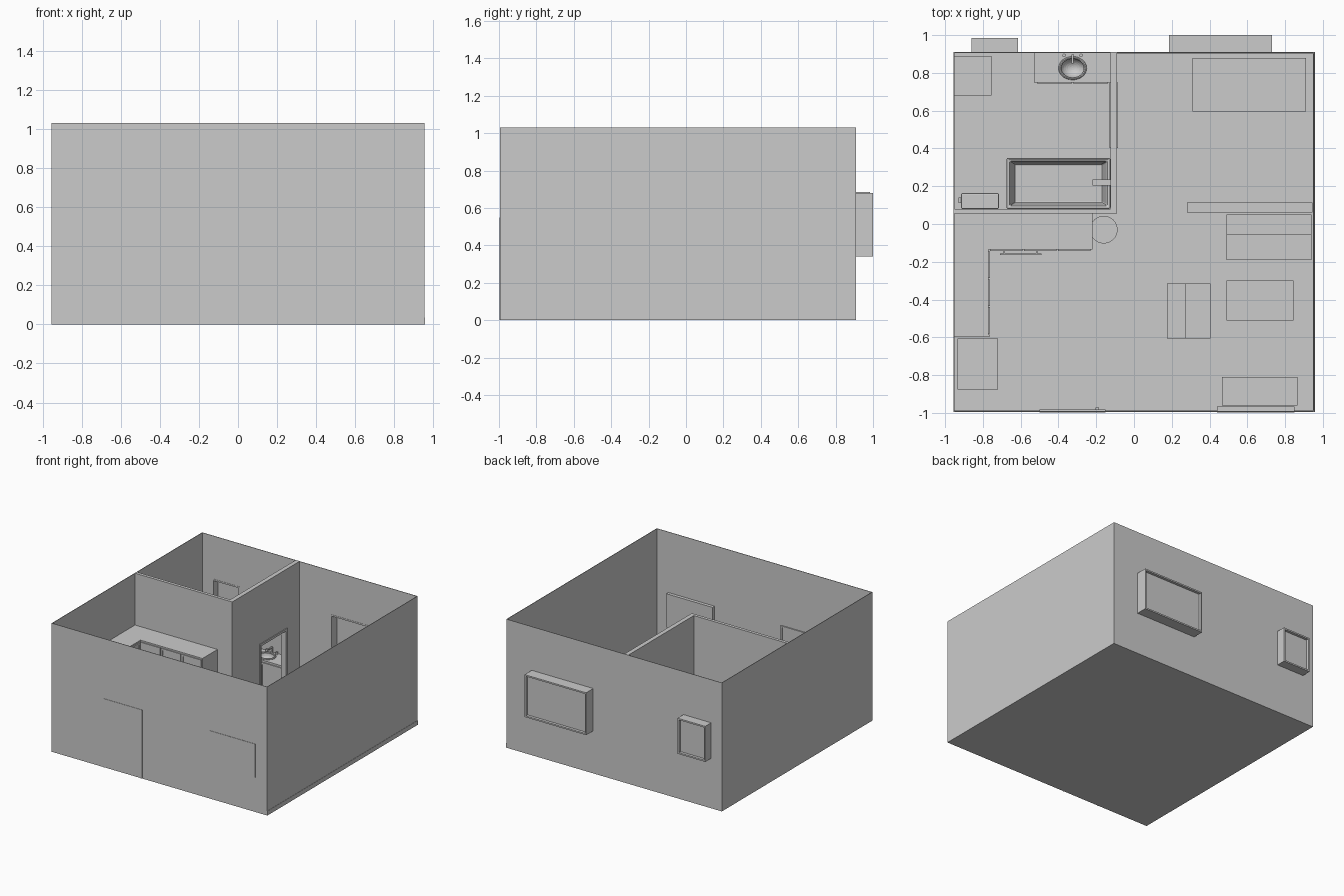
import bpy, bmesh, math
from mathutils import Vector

if "Cube" in bpy.data.objects:
    bpy.data.objects.remove(bpy.data.objects["Cube"])


def mesh_object(name, bm):
    me = bpy.data.meshes.new(name)
    bmesh.ops.recalc_face_normals(bm, faces=bm.faces)
    bm.to_mesh(me)
    bm.free()
    ob = bpy.data.objects.new(name, me)
    bpy.context.collection.objects.link(ob)
    return ob


def box(name, x0, x1, y0, y1, z0, z1):
    bm = bmesh.new()
    bmesh.ops.create_cube(bm, size=1)
    for v in bm.verts:
        v.co = Vector(((x0, x1)[v.co.x > 0], (y0, y1)[v.co.y > 0], (z0, z1)[v.co.z > 0]))
    return mesh_object(name, bm)


def cylinder(name, x, y, z0, z1, r, n=32):
    bm = bmesh.new()
    bmesh.ops.create_cone(bm, cap_ends=True, segments=n, radius1=r, radius2=r, depth=z1 - z0)
    for v in bm.verts:
        v.co += Vector((x, y, (z0 + z1) / 2))
    return smooth(mesh_object(name, bm))


def smooth(ob):
    for p in ob.data.polygons:
        p.use_smooth = True
    bpy.ops.object.select_all(action='DESELECT')
    ob.select_set(True)
    bpy.context.view_layer.objects.active = ob
    bpy.ops.object.shade_smooth_by_angle(angle=math.radians(35))
    return ob


def cut(ob, cutter):
    m = ob.modifiers.new("cut", 'BOOLEAN')
    m.object, m.operation, m.solver = cutter, 'DIFFERENCE', 'EXACT'
    cutter.hide_render = True
    cutter.hide_set(True)


def panel_door(name, axis, a0, a1, z0, z1, face, out, rim=0.014):
    # cabinet door: slab with a raised rim, lying on an x or y facing front
    d = 1 if out > 0 else -1
    def part(n, p0, p1, q0, q1, depth):
        lo, hi = sorted((face, face + d * depth))
        if axis == 'y':
            box(n, p0, p1, lo, hi, q0, q1)
        else:
            box(n, lo, hi, p0, p1, q0, q1)
    t = abs(out)
    part(name + "_panel", a0 + rim, a1 - rim, z0 + rim, z1 - rim, t * 0.3)
    part(name + "_stile_a", a0, a0 + rim, z0, z1, t)
    part(name + "_stile_b", a1 - rim, a1, z0, z1, t)
    part(name + "_rail_low", a0 + rim, a1 - rim, z0, z0 + rim, t)
    part(name + "_rail_top", a0 + rim, a1 - rim, z1 - rim, z1, t)


H, X, YF, YB, T = 1.03, 0.955, -0.995, 0.91, 0.004

# room shell
box("floor", -X, X, YF, YB, 0.0, 0.006)
box("left_wall", -X, -X + T, YF, YB, 0, H)
box("right_wall", X - T, X, YF, YB, 0, H)
box("front_wall", -X, X, YF, YF + T, 0, H)
back = box("back_wall", -X, X, YB - T, YB, 0, H)

# windows set in boxes that stick out of the back wall
for name, x0, x1, y1, z0, z1 in (("large_window", 0.185, 0.73, 1.0, 0.34, 0.68),
                                 ("small_window", -0.86, -0.615, 0.985, 0.40, 0.685)):
    f, y0 = 0.012, YB - 0.006
    cut(back, box(name + "_cutter", x0 + f, x1 - f, 0.85, 1.1, z0 + f, z1 - f))
    box(name + "_jamb_a", x0, x0 + f, y0, y1, z0, z1)
    box(name + "_jamb_b", x1 - f, x1, y0, y1, z0, z1)
    box(name + "_sill", x0 + f, x1 - f, y0, y1, z0, z0 + f)
    box(name + "_head", x0 + f, x1 - f, y0, y1, z1 - f, z1)
    box(name + "_glass", x0 + f, x1 - f, y1 - 0.03, y1 - 0.022, z0 + f, z1 - f)

# bathroom partitions with an open doorway
box("kitchen_partition", -X, -0.09, 0.055, 0.08, 0, H)
side = box("bathroom_partition", -0.125, -0.09, 0.08, YB, 0, H)
cut(side, box("doorway_cutter", -0.2, 0.0, 0.42, 0.73, 0.006, 0.54))
for i, (xa, xb) in enumerate(((-0.131, -0.125), (-0.09, -0.084))):
    box(f"doorway_trim_left_{i}", xa, xb, 0.402, 0.42, 0, 0.54)
    box(f"doorway_trim_right_{i}", xa, xb, 0.73, 0.748, 0, 0.54)
    box(f"doorway_trim_top_{i}", xa, xb, 0.402, 0.748, 0.54, 0.558)

# entrance door
box("front_door", -0.485, -0.165, -0.998, -0.986, 0.006, 0.54)
box("front_door_trim_left", -0.5, -0.485, -0.998, -0.982, 0, 0.55)
box("front_door_trim_right", -0.165, -0.15, -0.998, -0.982, 0, 0.55)
box("front_door_trim_top", -0.485, -0.165, -0.998, -0.982, 0.54, 0.55)
box("front_door_handle", -0.205, -0.185, -0.986, -0.972, 0.25, 0.28)

# skirting boards
box("right_skirting", X - 0.008, X + 0.002, YF, YB, 0.0, 0.035)
box("front_skirting_left", -X, -0.5, YF, YF + 0.008, 0, 0.035)
box("front_skirting_right", -0.15, X, YF, YF + 0.008, 0, 0.035)
box("back_skirting", -0.09, X, YB - 0.008, YB, 0, 0.035)

# kitchen lower and upper cabinets, back run and left run
for name, z0, z1 in (("lower", 0.006, 0.24), ("upper", 0.42, 0.615)):
    box(name + "_back_run", -0.77, -0.22, -0.135, 0.055, z0, z1)
    box(name + "_left_run", -X, -0.77, -0.585, 0.055, z0, z1)
    for i in range(3):
        a = -0.762 + i * 0.18
        panel_door(f"{name}_back_door_{i}", 'y', a, a + 0.172, z0 + 0.012, z1 - 0.012, -0.135, -0.008)
        b = -0.58 + i * 0.147
        panel_door(f"{name}_left_door_{i}", 'x', b, b + 0.14, z0 + 0.012, z1 - 0.012, -0.77, 0.008)
box("cabinet_end_panel", -X, -0.765, -0.598, -0.585, 0.006, 0.615)
box("oven_handle", -0.71, -0.49, -0.165, -0.157, 0.195, 0.203)
for i, x in enumerate((-0.69, -0.52)):
    box(f"oven_handle_post_{i}", x, x + 0.008, -0.158, -0.135, 0.195, 0.203)

# fridge and bin
box("fridge", -0.935, -0.72, -0.875, -0.605, 0.006, 0.45)
cylinder("bin", -0.16, -0.03, 0.006, 0.2, 0.073)

# living room furniture
box("sofa_seat", 0.49, 0.94, -0.19, -0.055, 0.0, 0.12)
box("sofa_back", 0.49, 0.94, -0.055, 0.05, 0.0, 0.24)
box("armchair_seat", 0.275, 0.405, -0.605, -0.315, 0.0, 0.12)
box("armchair_back", 0.175, 0.275, -0.605, -0.315, 0.0, 0.24)
box("coffee_table", 0.49, 0.845, -0.51, -0.30, 0.0, 0.11)
box("media_cabinet", 0.465, 0.865, -0.96, -0.81, 0.0, 0.13)
box("television", 0.44, 0.85, -0.998, -0.965, 0.275, 0.545)
box("room_divider", 0.28, 0.945, 0.06, 0.115, 0.0, 0.4)
box("bed", 0.31, 0.91, 0.595, 0.88, 0.0, 0.15)

# bathtub: rim, tapered basin
bm = bmesh.new()
bmesh.ops.create_cube(bm, size=1)
for v in bm.verts:
    v.co = Vector(((-0.675, -0.125)[v.co.x > 0], (0.08, 0.35)[v.co.y > 0], (0.006, 0.16)[v.co.z > 0]))
bm.faces.ensure_lookup_table()
top = max(bm.faces, key=lambda f: f.calc_center_median().z)
bmesh.ops.inset_region(bm, faces=[top], thickness=0.025)
floor = bmesh.ops.extrude_discrete_faces(bm, faces=[top])['faces'][0]
c = floor.calc_center_median()
for v in floor.verts:
    v.co = Vector((c.x + (v.co.x - c.x) * 0.9, c.y + (v.co.y - c.y) * 0.88, 0.04))
tub = mesh_object("bathtub", bm)
bev = tub.modifiers.new("bevel", 'BEVEL')
bev.width, bev.segments = 0.008, 2
box("bath_spout", -0.22, -0.125, 0.205, 0.235, 0.2, 0.22)

# vanity with oval basin and tap
vanity = box("vanity", -0.53, -0.125, 0.75, YB, 0.006, 0.24)
bm = bmesh.new()
bmesh.ops.create_uvsphere(bm, u_segments=32, v_segments=16, radius=1)
for v in bm.verts:
    v.co = Vector((-0.325 + v.co.x * 0.066, 0.825 + v.co.y * 0.053, 0.24 + v.co.z * 0.06))
cut(vanity, mesh_object("basin_cutter", bm))
bpy.ops.mesh.primitive_torus_add(location=(-0.325, 0.825, 0.242), major_radius=0.067,
                                 minor_radius=0.008, major_segments=32, minor_segments=8)
rim = bpy.context.object
rim.name = "basin_rim"
rim.scale = (1, 0.83, 1)
smooth(rim)
for i in range(2):
    a = -0.51 + i * 0.19
    panel_door(f"vanity_door_{i}", 'y', a, a + 0.18, 0.02, 0.225, 0.75, -0.008)
cylinder("tap_post", -0.325, 0.893, 0.24, 0.285, 0.007, 12)
box("tap_spout", -0.331, -0.319, 0.85, 0.895, 0.278, 0.288)
for i, x in enumerate((-0.37, -0.28)):
    cylinder(f"tap_knob_{i}", x, 0.893, 0.24, 0.258, 0.009, 12)

# cistern with lid and lever, washing machine
tank = box("cistern", -0.91, -0.72, 0.08, 0.155, 0.006, 0.26)
lid = box("cistern_lid", -0.915, -0.715, 0.08, 0.163, 0.26, 0.275)
for ob in (tank, lid):
    b = ob.modifiers.new("bevel", 'BEVEL')
    b.width, b.segments = 0.006, 2
box("cistern_lever", -0.93, -0.91, 0.11, 0.14, 0.225, 0.24)
box("washing_machine", -X, -0.755, 0.68, 0.89, 0.006, 0.24)
